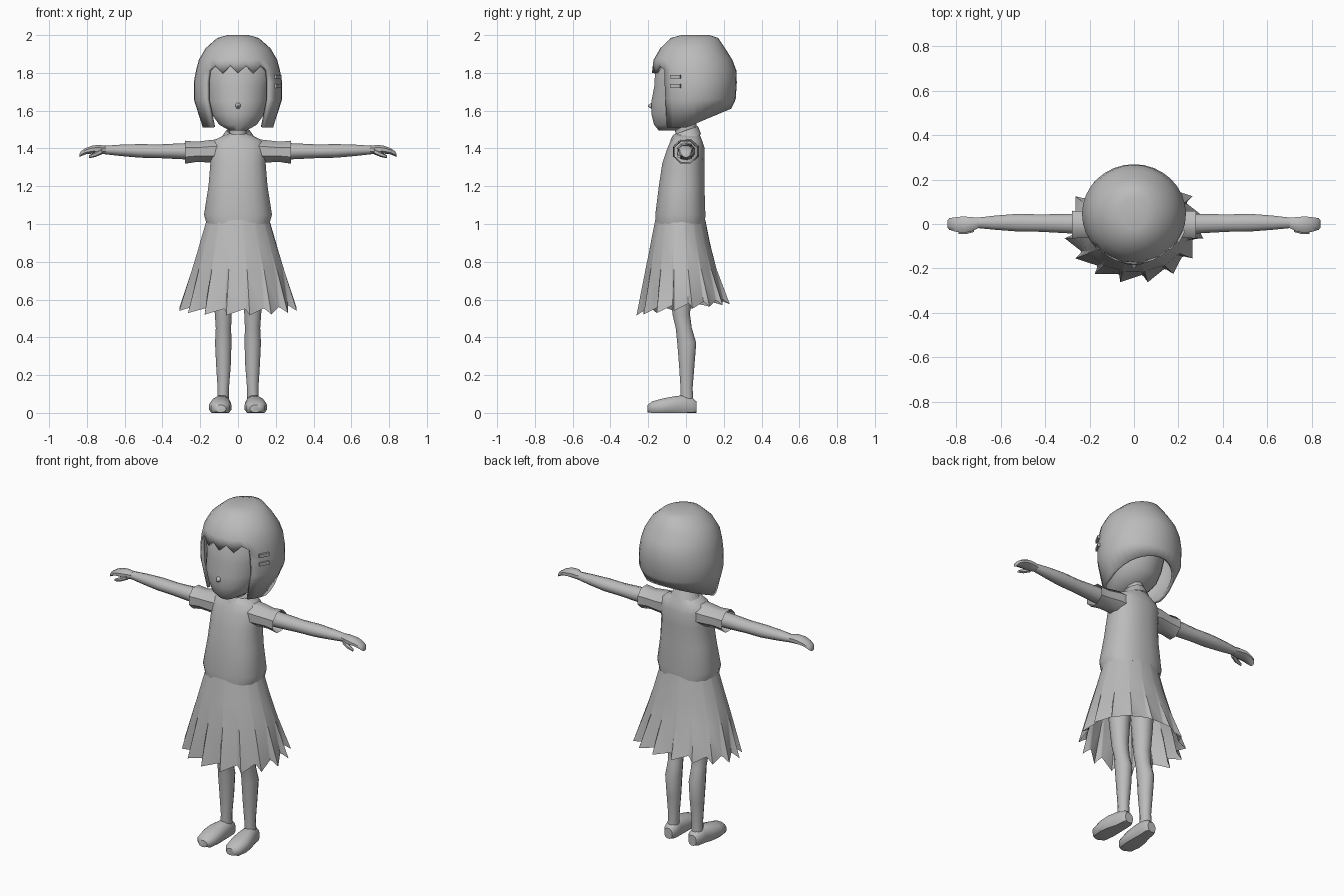
import bpy, bmesh, math
from mathutils import Vector, Matrix

old = bpy.data.objects.get("Cube")
if old:
    bpy.data.objects.remove(old)

grey = bpy.data.materials.new("plain grey")
grey.use_nodes = True
COLOUR = (0.5, 0.5, 0.5, 1)
grey.diffuse_color = COLOUR
grey.node_tree.nodes["Principled BSDF"].inputs["Base Color"].default_value = COLOUR


def finish(name, bm, mirror=False, angle=45, flip_fix=True):
    if flip_fix:
        bmesh.ops.recalc_face_normals(bm, faces=bm.faces)
    mesh = bpy.data.meshes.new(name)
    bm.to_mesh(mesh)
    bm.free()
    mesh.materials.append(grey)
    ob = bpy.data.objects.new(name, mesh)
    bpy.context.collection.objects.link(ob)
    bpy.ops.object.select_all(action='DESELECT')
    ob.select_set(True)
    bpy.context.view_layer.objects.active = ob
    bpy.ops.object.shade_smooth_by_angle(angle=math.radians(angle))
    if mirror:
        ob.modifiers.new("Mirror", 'MIRROR').use_mirror_merge = False
    return ob


def grid(rows, skip=None):
    """Join closed rows of points with quads, leaving out skipped cells."""
    bm = bmesh.new()
    vs = [[bm.verts.new(p) for p in row] for row in rows]
    n = len(rows[0])
    for r in range(len(rows) - 1):
        for i in range(n):
            if not (skip and skip(r, i)):
                j = (i + 1) % n
                bm.faces.new((vs[r][i], vs[r][j], vs[r + 1][j], vs[r + 1][i]))
    return bm, vs


def loft(name, rings, n=12, axis='z', power=2.0, tilt=0, floor=False,
         caps=True, mirror=False, angle=45):
    """Rings are (position on axis, two centres, two radii)."""
    rows = []
    for t, ca, cb, ra, rb in rings:
        row = []
        for i in range(n):
            a = math.tau * (i + 0.5) / n
            c, s = math.cos(a), math.sin(a)
            u = ca + ra * math.copysign(abs(c) ** (2 / power), c)
            v = cb + rb * math.copysign(abs(s) ** (2 / power), s)
            if floor:
                v = max(v, 0)
            row.append({'z': (u, v, t + tilt * (v - cb)),
                        'x': (t, u, v), 'y': (u, t, v)}[axis])
        rows.append(row)
    bm, vs = grid(rows)
    if caps:
        bm.faces.new(vs[0])
        bm.faces.new(vs[-1])
    return finish(name, bm, mirror, angle)


# Head, with a small pointed nose
loft("head", [(1.495, 0, -.10, .045, .045), (1.525, 0, -.07, .1, .1),
              (1.58, 0, -.03, .14, .155), (1.65, 0, -.02, .165, .165),
              (1.73, 0, 0, .17, .17), (1.82, 0, .02, .19, .185),
              (1.9, 0, .03, .15, .15)], n=20)
loft("nose", [(-.165, 0, 1.63, .02, .025), (-.19, 0, 1.625, .012, .013),
              (-.202, 0, 1.625, .003, .003)], n=8, axis='y')

# Bobbed hair: a shell with an open face window and a jagged fringe
COLS = 32
rows = []
hair = [(2.0, .05, .055, .075), (1.985, .045, .11, .125), (1.93, .035, .172, .172),
        (1.87, .037, .207, .208), (1.815, .043, .222, .223), (1.75, .045, .234, .224),
        (1.66, .045, .234, .218), (1.51, .04, .19, .2)]
for r, (z, cy, rx, ry) in enumerate(hair):
    row = []
    for i in range(COLS):
        a = math.tau * i / COLS
        x, y = rx * math.sin(a), cy - ry * math.cos(a)
        front = min(i, COLS - i)
        h = z
        if r == 4 and front < 4:
            h += .025 if front % 2 else -.015
        if r == 7:
            h += .42 * max(0, y)
        row.append((x, y, h))
    rows.append(row)
bm, vs = grid(rows, lambda r, i: r >= 4 and min(i, COLS - 1 - i) < 4)
bm.faces.new(vs[0])
bmesh.ops.delete(bm, geom=[v for v in bm.verts if not v.link_faces], context='VERTS')
ob = finish("hair", bm)
solid = ob.modifiers.new("Thickness", 'SOLIDIFY')
solid.thickness = .018
solid.offset = -1

# Two flat hair clips on the left side
for z in (1.78, 1.73):
    bm = bmesh.new()
    bmesh.ops.create_cube(bm, size=1, matrix=Matrix.Translation((.212, -.055, z))
                          @ Matrix.Rotation(math.radians(62), 4, 'Z')
                          @ Matrix.Diagonal((.06, .012, .02, 1)))
    finish("hair_clip", bm)

# Neck and slanted collar
loft("neck", [(1.4, 0, 0, .055, .06), (1.47, 0, 0, .048, .055),
              (1.56, 0, -.005, .05, .06)], n=10)
loft("collar", [(1.445, 0, -.005, .095, .085), (1.475, 0, -.005, .075, .075),
                (1.495, 0, -.003, .06, .066)], n=14, tilt=.35, caps=False)

# Blouse body
loft("blouse", [(1.0, 0, -.03, .168, .132), (1.05, 0, -.03, .182, .134),
                (1.2, 0, -.023, .158, .122), (1.32, 0, -.014, .148, .113),
                (1.4, 0, 0, .15, .1), (1.44, 0, .002, .135, .085),
                (1.475, 0, .005, .065, .068)], n=20, power=2.3)

# Short flared sleeves
loft("sleeve", [(.09, 0, 1.385, .075, .07), (.15, 0, 1.385, .075, .064),
                (.22, -.002, 1.382, .064, .058), (.28, -.003, 1.38, .068, .066)],
     n=8, axis='x', caps=False, mirror=True)

# Arms, hands and thumbs
loft("arm", [(.14, 0, 1.385, .05, .048), (.3, .002, 1.385, .046, .042),
             (.42, .004, 1.385, .041, .036), (.52, .006, 1.387, .042, .036),
             (.62, .006, 1.39, .034, .03), (.71, .005, 1.392, .024, .022)],
     n=10, axis='x', mirror=True)
loft("hand", [(.7, .005, 1.392, .025, .023), (.735, -.002, 1.395, .036, .026),
              (.77, -.003, 1.394, .04, .023), (.805, -.002, 1.386, .035, .018),
              (.832, 0, 1.372, .028, .014), (.84, 0, 1.36, .016, .009)],
     n=8, axis='x', mirror=True)
loft("thumb", [(.72, -.02, 1.385, .018, .016), (.755, -.034, 1.368, .013, .013),
               (.79, -.037, 1.356, .008, .008)], n=6, axis='x', mirror=True)

# Pleated skirt: smooth yoke, saw-toothed folds at the hem
PLEATS = 16
rows = []
for z, cy, rx, ry, fold in [(1.02, -.03, .168, .134, 0), (.9, -.03, .203, .158, 0),
                            (.76, -.026, .248, .192, .02), (.54, -.015, .318, .252, .14)]:
    row = []
    for i in range(PLEATS):
        for part, inward in ((.0, 0), (.82, 1), (.9, .8)):
            a = math.tau * (i + part - .5) / PLEATS
            k = 1 - fold * inward
            x, y = k * rx * math.sin(a), cy - k * ry * math.cos(a)
            h = z
            if fold > .1:
                h = .515 + .12 * (y + .27) + .03 * inward
            row.append((x, y, h))
    rows.append(row)
bm, vs = grid(rows)
finish("skirt", bm, angle=35)

# Legs
loft("leg", [(.95, .08, -.03, .07, .08), (.7, .08, -.028, .06, .062),
             (.52, .078, -.025, .046, .048), (.45, .077, -.012, .042, .044),
             (.37, .078, .004, .045, .052), (.25, .077, .004, .04, .042),
             (.13, .078, .003, .031, .033), (.05, .08, .005, .032, .036)],
     n=12, mirror=True)

# Shoes with flat soles
loft("shoe", [(-.203, .092, .022, .028, .02), (-.18, .094, .026, .05, .036),
              (-.12, .094, .03, .06, .048), (-.06, .09, .035, .054, .055),
              (-.01, .083, .038, .043, .057), (.035, .08, .036, .04, .045),
              (.055, .08, .03, .026, .032)],
     n=12, axis='y', power=2.4, floor=True, mirror=True)
